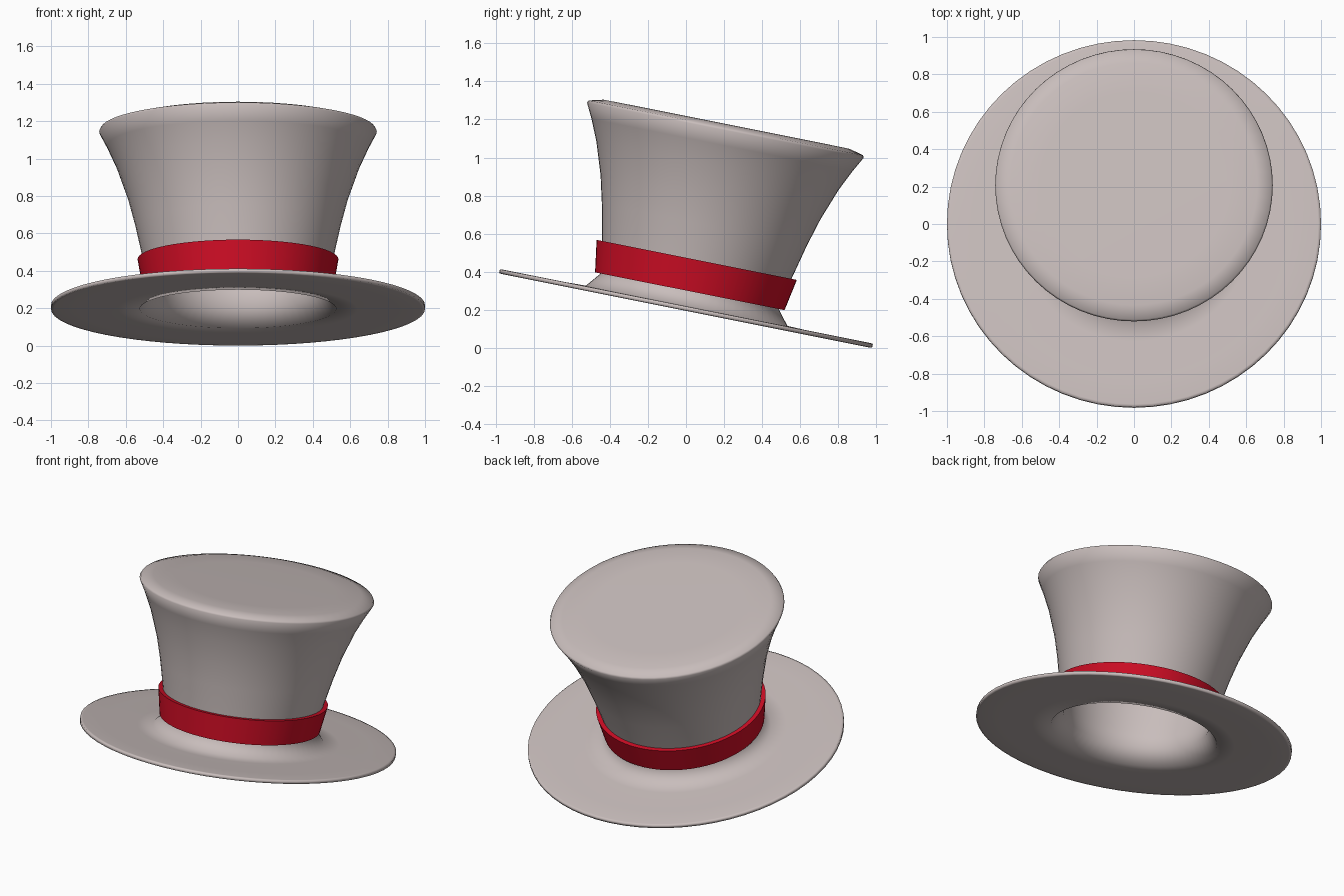
import bpy, bmesh, math
from mathutils import Matrix, Vector

if "Cube" in bpy.data.objects:
    bpy.data.objects.remove(bpy.data.objects["Cube"])

SEGMENTS = 64
TILT = Matrix.Translation((0, 0, 0.206)) @ Matrix.Rotation(math.radians(-11.3), 4, "X")


def material(name, rgb):
    m = bpy.data.materials.new(name)
    m.use_nodes = True
    m.diffuse_color = (*rgb, 1)
    m.node_tree.nodes["Principled BSDF"].inputs["Base Color"].default_value = (*rgb, 1)
    return m


def lathe(name, profile, mat, closed=False, sharp_angle=None):
    """Revolve a (radius, height) profile, lean it back slightly and tilt it."""
    bm = bmesh.new()
    verts = [bm.verts.new((r, 0, z)) for r, z in profile]
    edges = [bm.edges.new(pair) for pair in zip(verts, verts[1:])]
    if closed:
        edges.append(bm.edges.new((verts[-1], verts[0])))
    bmesh.ops.spin(bm, geom=verts + edges, cent=(0, 0, 0), axis=(0, 0, 1),
                   angle=2 * math.pi, steps=SEGMENTS)
    bmesh.ops.remove_doubles(bm, verts=bm.verts, dist=0.0005)
    bmesh.ops.recalc_face_normals(bm, faces=bm.faces)
    for v in bm.verts:
        v.co.y += 0.02 * v.co.z
    bmesh.ops.transform(bm, matrix=TILT, verts=bm.verts)
    mesh = bpy.data.meshes.new(name)
    bm.to_mesh(mesh)
    bm.free()
    mesh.materials.append(mat)
    obj = bpy.data.objects.new(name, mesh)
    bpy.context.collection.objects.link(obj)
    bpy.ops.object.select_all(action="DESELECT")
    obj.select_set(True)
    bpy.context.view_layer.objects.active = obj
    if sharp_angle:
        bpy.ops.object.shade_smooth_by_angle(angle=math.radians(sharp_angle))
    else:
        bpy.ops.object.shade_smooth()
    return obj


felt = material("warm grey felt", (0.58, 0.51, 0.50))
ribbon = material("red ribbon", (0.62, 0.004, 0.018))

# Felt body: outer skin from brim edge to crown centre, then the hollow inside
wall = [(0.48, 0.09), (0.49, 0.18), (0.51, 0.27), (0.55, 0.45),
        (0.59, 0.60), (0.65, 0.77), (0.70, 0.88)]
outer = [(1.0, 0.01), (0.985, 0.012), (0.85, 0.012), (0.64, 0.012), (0.54, 0.015)] + wall
outer += [(0.742, 0.96), (0.735, 0.973), (0.66, 0.992), (0.5, 0.993), (0, 0.993)]
lining = [(0, 0.968), (0.5, 0.968), (0.66, 0.965), (0.70, 0.95)]
lining += [(r - 0.02, z) for r, z in reversed(wall)]
lining += [(0.525, -0.01), (0.64, -0.012), (0.85, -0.012), (0.985, -0.012), (1.0, -0.01)]
lathe("hat_body", outer + lining, felt, closed=True)

# Ribbon band around the foot of the crown
lathe("hat_band", [(0.508, 0.093), (0.537, 0.262), (0.502, 0.262), (0.475, 0.093)],
      ribbon, closed=True, sharp_angle=30)
